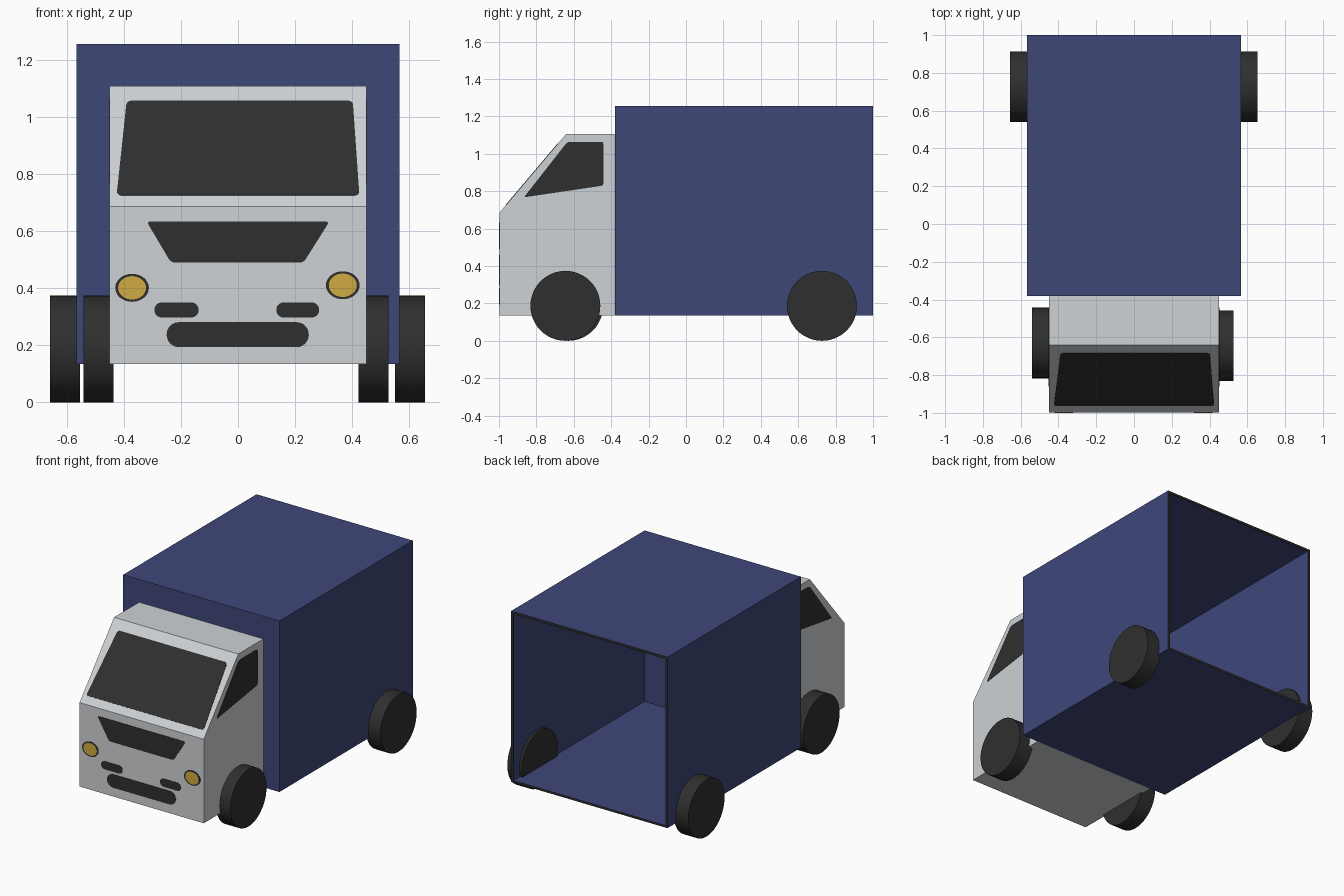
import bpy, bmesh, math
from mathutils import Vector, Matrix

if "Cube" in bpy.data.objects:
    bpy.data.objects.remove(bpy.data.objects["Cube"])


def material(name, rgb):
    m = bpy.data.materials.new(name)
    lin = [((c / 255 + 0.055) / 1.055) ** 2.4 for c in rgb]
    m.diffuse_color = (*lin, 1)
    m.use_nodes = True
    m.node_tree.nodes["Principled BSDF"].inputs["Base Color"].default_value = m.diffuse_color
    return m


GREY = material("light grey paint", (206, 210, 213))
BLUE = material("blue panel", (62, 71, 121))
DARK = material("dark rubber and glass", (47, 47, 47))
GOLD = material("amber lamp", (208, 170, 66))


def make(name, bm, *mats):
    bm.normal_update()
    me = bpy.data.meshes.new(name)
    bm.to_mesh(me)
    bm.free()
    for m in mats:
        me.materials.append(m)
    ob = bpy.data.objects.new(name, me)
    bpy.context.collection.objects.link(ob)
    return ob


def prism(name, pts, depth, mat):
    """Closed solid: a planar outline pushed along the depth vector."""
    bm = bmesh.new()
    f = bm.faces.new([bm.verts.new(p) for p in pts])
    ext = bmesh.ops.extrude_face_region(bm, geom=[f], use_keep_orig=True)
    moved = [v for v in ext["geom"] if isinstance(v, bmesh.types.BMVert)]
    bmesh.ops.translate(bm, verts=moved, vec=depth)
    bmesh.ops.recalc_face_normals(bm, faces=bm.faces[:])
    return make(name, bm, mat)


def rounded(pts, r, n=6):
    """Round the corners of a 2D outline."""
    out = []
    for i, p in enumerate(pts):
        p = Vector(p)
        a = p + (Vector(pts[i - 1]) - p).normalized() * r
        d = p + (Vector(pts[(i + 1) % len(pts)]) - p).normalized() * r
        b, c = a.lerp(p, 0.5523), d.lerp(p, 0.5523)
        for k in range(n + 1):
            t = k / n
            s = 1 - t
            out.append(a * s**3 + b * 3 * s * s * t + c * 3 * s * t * t + d * t**3)
    return out


def rect(x0, x1, z0, z1):
    return [(x0, z0), (x1, z0), (x1, z1), (x0, z1)]


FRONT, BACK, FLOOR = -0.997, -0.381, 0.135
HALF, SILL, ROOF, ROOF_Y = 0.45, 0.685, 1.107, -0.64

# Cab body from its side profile
profile = [(FRONT, FLOOR), (FRONT, SILL), (ROOF_Y, ROOF), (BACK, ROOF), (BACK, FLOOR)]
prism("cab", [(-HALF, y, z) for y, z in profile], (2 * HALF, 0, 0), GREY)


# Thin details on the front panel
def front_plate(name, outline, mat=DARK, thick=0.002):
    prism(name, [(x, FRONT, z) for x, z in outline], (0, -thick, 0), mat)


front_plate("grille", rounded([(-0.235, 0.49), (0.23, 0.49), (0.32, 0.633), (-0.32, 0.633)], 0.012))
front_plate("lower_intake", rounded(rect(-0.25, 0.248, 0.193, 0.281), 0.0435))
front_plate("fog_lamp_left", rounded(rect(-0.293, -0.138, 0.297, 0.35), 0.026))
front_plate("fog_lamp_right", rounded(rect(0.134, 0.284, 0.297, 0.35), 0.026))


def ellipse(cx, cz, rx, rz, n=32):
    return [(cx + rx * math.cos(2 * math.pi * k / n), cz + rz * math.sin(2 * math.pi * k / n))
            for k in range(n)]


for side, cx, cz in (("left", -0.371, 0.401), ("right", 0.367, 0.41)):
    front_plate("headlight_ring_" + side, ellipse(cx, cz, 0.059, 0.049))
    front_plate("headlight_" + side, ellipse(cx, cz, 0.049, 0.041), GOLD, 0.003)

# Windscreen lying on the sloped face
slope = (ROOF_Y - FRONT) / (ROOF - SILL)
normal = Vector((0, -1, slope)).normalized()
glass = rounded([(-0.425, 0.725), (0.425, 0.725), (0.402, 1.055), (-0.39, 1.055)], 0.015)
prism("windscreen", [(x, FRONT + (z - SILL) * slope, z) for x, z in glass], normal * 0.002, DARK)

# Side windows
window = rounded([(-0.867, 0.767), (-0.441, 0.83), (-0.441, 1.064), (-0.634, 1.064)], 0.014)
for side, s in (("left", -1), ("right", 1)):
    prism("side_window_" + side, [(s * HALF, y, z) for y, z in window], (s * 0.002, 0, 0), DARK)

# Cargo box: open shell with a dark flat rim around the rear opening
bm = bmesh.new()
size = Matrix.Diagonal((1.132, 1.38, 1.12, 1))
bmesh.ops.create_cube(bm, size=1, matrix=Matrix.Translation((0, 0.31, 0.695)) @ size)
bm.normal_update()
rear = next(f for f in bm.faces if f.normal.y > 0.9)
rim = bmesh.ops.inset_individual(bm, faces=[rear], thickness=0.022)["faces"]
for f in rim:
    f.material_index = 1
bmesh.ops.delete(bm, geom=[f for f in bm.faces if f.normal.y > 0.9 and f not in rim],
                 context="FACES_ONLY")
make("cargo_box", bm, BLUE, DARK)

# Wheels
for name, x, y in (("front_wheel_left", -0.488, -0.63), ("front_wheel_right", 0.475, -0.645),
                   ("rear_wheel_left", -0.605, 0.727), ("rear_wheel_right", 0.602, 0.727)):
    bpy.ops.mesh.primitive_cylinder_add(vertices=48, radius=0.187, depth=0.105,
                                        location=(x, y, 0.187), rotation=(0, math.pi / 2, 0))
    wheel = bpy.context.object
    wheel.name = name
    wheel.data.materials.append(DARK)
    bpy.ops.object.shade_smooth_by_angle()
